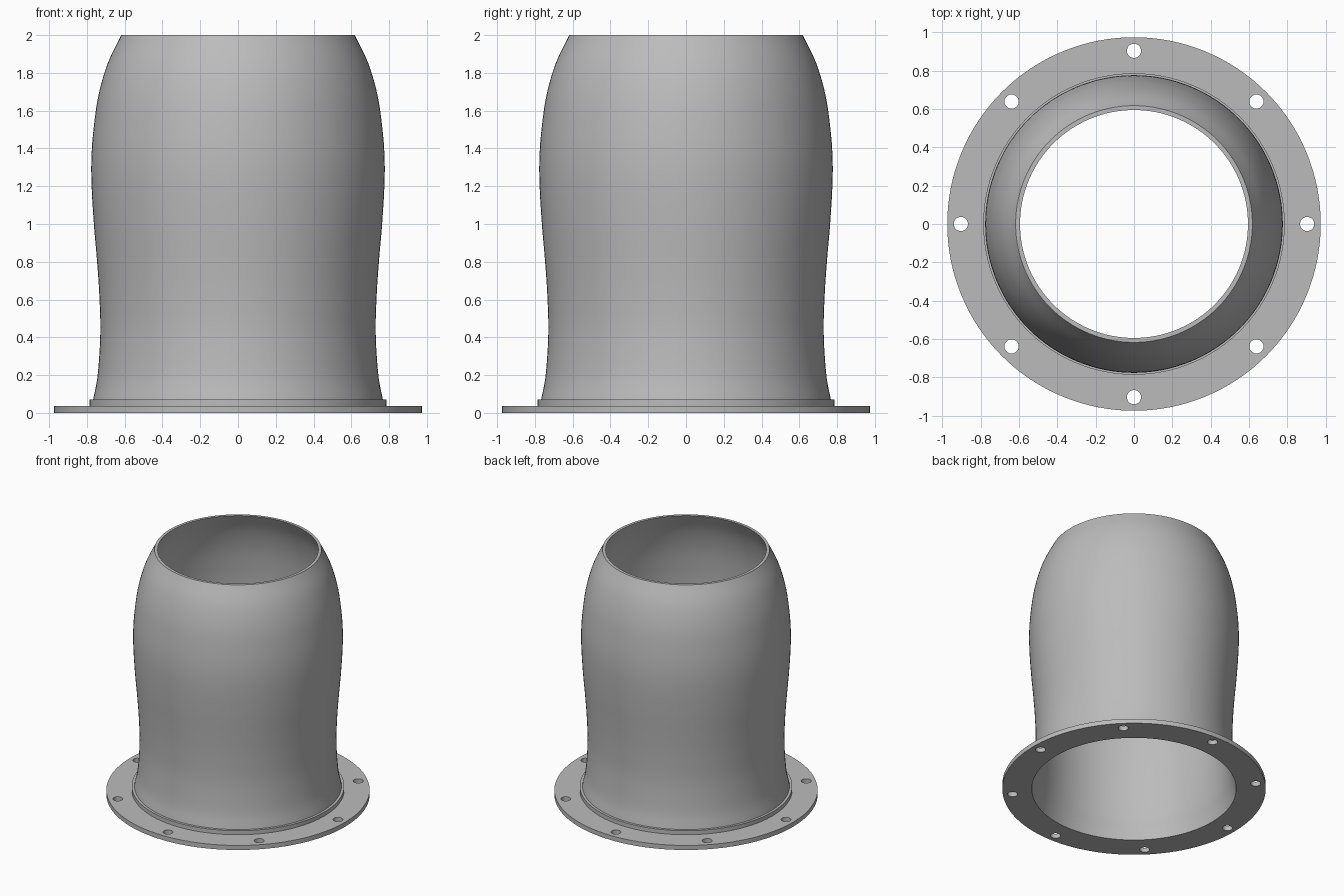
import bpy, bmesh, math

cube = bpy.data.objects.get("Cube")
if cube:
    bpy.data.objects.remove(cube)

SEGMENTS = 128
WALL = 0.023

grey = bpy.data.materials.new("plain_grey")
grey.use_nodes = True
colour = (0.5, 0.5, 0.5, 1)
grey.diffuse_color = colour
grey.node_tree.nodes["Principled BSDF"].inputs["Base Color"].default_value = colour


def lathe(name, profile):
    """Spin a closed (radius, z) profile around the z axis."""
    bm = bmesh.new()
    rings = []
    for i in range(SEGMENTS):
        a = math.tau * i / SEGMENTS
        rings.append([bm.verts.new((r * math.cos(a), r * math.sin(a), z)) for r, z in profile])
    for i, ring in enumerate(rings):
        after = rings[(i + 1) % SEGMENTS]
        for j in range(len(profile)):
            k = (j + 1) % len(profile)
            bm.faces.new((ring[j], after[j], after[k], ring[k]))
    bmesh.ops.recalc_face_normals(bm, faces=bm.faces)
    mesh = bpy.data.meshes.new(name)
    bm.to_mesh(mesh)
    bm.free()
    mesh.materials.append(grey)
    obj = bpy.data.objects.new(name, mesh)
    bpy.context.collection.objects.link(obj)
    return obj


def smooth_curve(points, steps=6):
    """Catmull-Rom curve through the points."""
    ends = [tuple(2 * a - b for a, b in zip(points[0], points[1]))]
    tail = [tuple(2 * a - b for a, b in zip(points[-1], points[-2]))]
    pts = ends + points + tail
    out = []
    for p0, p1, p2, p3 in zip(pts, pts[1:], pts[2:], pts[3:]):
        for s in range(steps):
            t = s / steps
            out.append(tuple(
                0.5 * (2 * b + (c - a) * t + (2 * a - 5 * b + 4 * c - d) * t ** 2
                       + (3 * b - a - 3 * c + d) * t ** 3)
                for a, b, c, d in zip(p0, p1, p2, p3)))
    return out + [points[-1]]


def finish(obj):
    bpy.ops.object.select_all(action='DESELECT')
    obj.select_set(True)
    bpy.context.view_layer.objects.active = obj
    bpy.ops.object.shade_smooth_by_angle(angle=math.radians(30))


# Thin curved sleeve, open at both ends
outer = smooth_curve([(0.767, 0.07), (0.743, 0.2), (0.729, 0.42), (0.734, 0.62),
                      (0.746, 0.8), (0.763, 1.0), (0.775, 1.2), (0.776, 1.35),
                      (0.765, 1.5), (0.739, 1.68), (0.69, 1.85), (0.618, 2.0)])
inner = [(r - WALL, z) for r, z in reversed(outer)]
finish(lathe("sleeve", outer + inner))

# Flange with a low raised collar
flange = lathe("flange", [(0.757, 0), (0.744, 0.07), (0.787, 0.07),
                          (0.787, 0.037), (0.975, 0.037), (0.975, 0)])

# Ring of bolt holes
bm = bmesh.new()
for i in range(8):
    a = math.tau * i / 8
    made = bmesh.ops.create_cone(bm, cap_ends=True, segments=32, radius1=0.037,
                                 radius2=0.037, depth=0.2)
    bmesh.ops.translate(bm, verts=made["verts"],
                        vec=(0.904 * math.cos(a), 0.904 * math.sin(a), 0))
mesh = bpy.data.meshes.new("bolt_hole_cutter")
bm.to_mesh(mesh)
bm.free()
mesh.materials.append(grey)
cutter = bpy.data.objects.new("bolt_hole_cutter", mesh)
bpy.context.collection.objects.link(cutter)
cutter.hide_render = True
cutter.hide_viewport = True

finish(flange)
cut = flange.modifiers.new("bolt_holes", 'BOOLEAN')
cut.operation = 'DIFFERENCE'
cut.solver = 'EXACT'
cut.object = cutter
